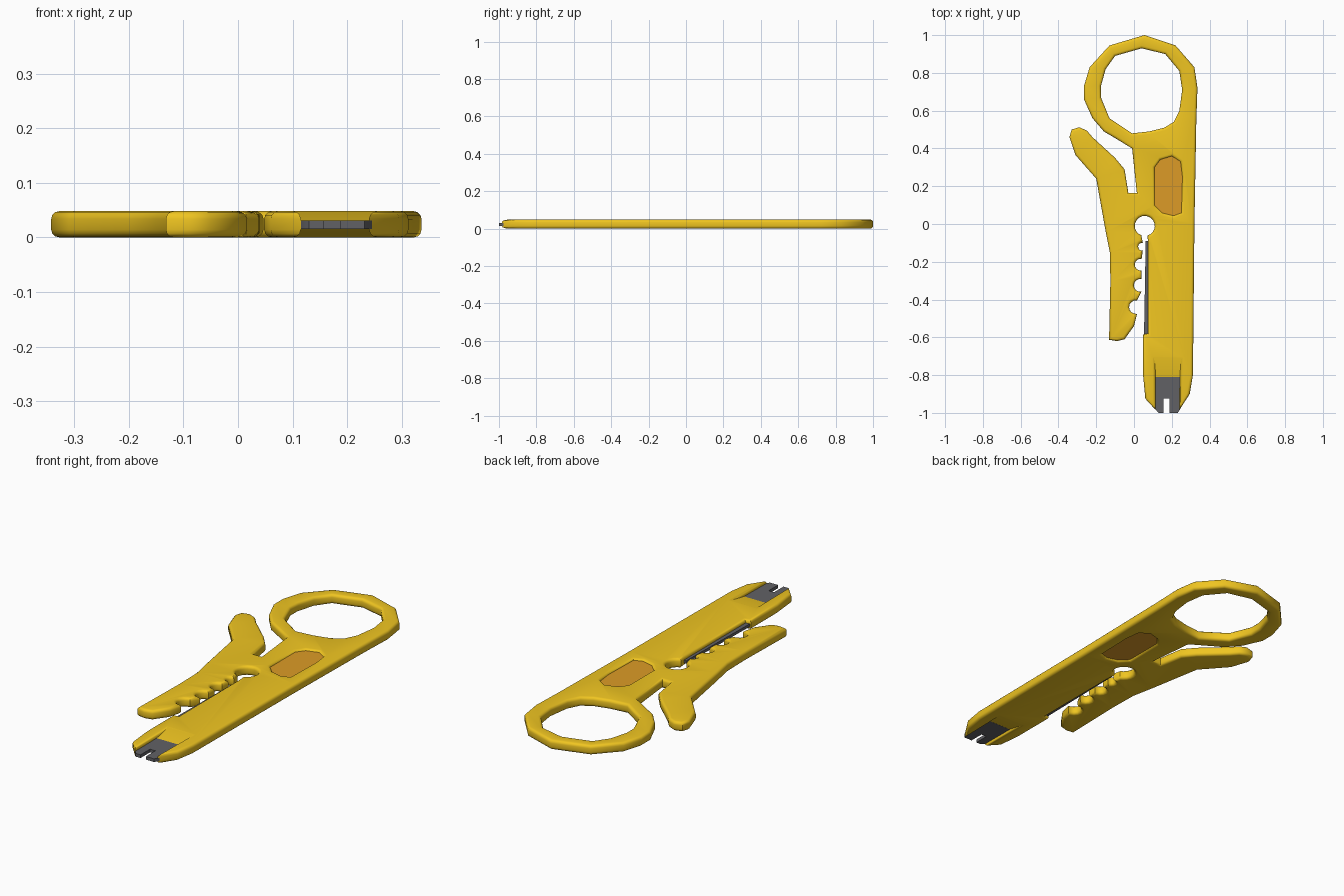
import bpy, bmesh
from math import sin, cos, radians

if "Cube" in bpy.data.objects:
    bpy.data.objects.remove(bpy.data.objects["Cube"])

MID = 0.024  # half of the tool thickness


def material(name, rgb):
    m = bpy.data.materials.new(name)
    m.diffuse_color = (*rgb, 1)
    m.use_nodes = True
    m.node_tree.nodes["Principled BSDF"].inputs["Base Color"].default_value = m.diffuse_color
    return m


yellow = material("yellow_plastic", (0.87, 0.56, 0.015))
orange = material("orange_grip", (0.72, 0.33, 0.02))
steel = material("dark_steel", (0.12, 0.12, 0.13))


def arc(cx, cy, r, a0, a1, n):
    return [(cx + r * cos(radians(a0 + (a1 - a0) * i / n)),
             cy + r * sin(radians(a0 + (a1 - a0) * i / n))) for i in range(n + 1)]


def plate(name, loops, half, bevel, mat, z=MID):
    """Flat plate from closed outlines, with rounded rims."""
    cu = bpy.data.curves.new(name, 'CURVE')
    cu.dimensions = '2D'
    cu.fill_mode = 'BOTH'
    cu.extrude = half - bevel
    cu.bevel_depth = bevel
    cu.bevel_resolution = 2
    cu.offset = -bevel
    for pts in loops:
        sp = cu.splines.new('POLY')
        sp.points.add(len(pts) - 1)
        for p, (x, y) in zip(sp.points, pts):
            p.co = (x, y, 0, 1)
        sp.use_cyclic_u = True
    tmp = bpy.data.objects.new(name + "_curve", cu)
    bpy.context.collection.objects.link(tmp)
    dg = bpy.context.evaluated_depsgraph_get()
    me = bpy.data.meshes.new_from_object(tmp.evaluated_get(dg))
    bpy.data.objects.remove(tmp)
    bm = bmesh.new()
    bm.from_mesh(me)
    bmesh.ops.remove_doubles(bm, verts=bm.verts, dist=0.0002)
    bmesh.ops.recalc_face_normals(bm, faces=bm.faces)
    bm.to_mesh(me)
    bm.free()
    return finish(name, me, mat, z)


def finish(name, me, mat, z=0):
    me.materials.clear()
    me.materials.append(mat)
    ob = bpy.data.objects.new(name, me)
    ob.location.z = z
    bpy.context.collection.objects.link(ob)
    bpy.ops.object.select_all(action='DESELECT')
    ob.select_set(True)
    bpy.context.view_layer.objects.active = ob
    bpy.ops.object.shade_smooth_by_angle(angle=radians(40))
    return ob


# Outer outline: ring, handle, forked tip, pivot hole, notched jaw, lever
outline = [(0.055, 1.0), (0.22, 0.945), (0.32, 0.83), (0.336, 0.72), (0.33, 0.55),
           (0.32, 0.0), (0.312, -0.8), (0.295, -0.9), (0.24, -0.985),
           (0.245, -0.72), (0.113, -0.72), (0.115, -0.985),
           (0.06, -0.925), (0.048, -0.8), (0.048, -0.585), (0.075, -0.58), (0.075, -0.1)]
outline += arc(0.057, -0.01, 0.053, -75, 250, 18)
for cx, cy, r in [(0.043, -0.12, 0.021), (0.035, -0.215, 0.031),
                  (0.033, -0.325, 0.034), (0.01, -0.44, 0.036)]:
    outline += arc(cx, cy, r, 80, 280, 8)
outline += [(0.0, -0.54), (-0.05, -0.61), (-0.09, -0.62), (-0.132, -0.613),
            (-0.125, -0.3), (-0.128, -0.15), (-0.15, -0.04), (-0.2, 0.24),
            (-0.31, 0.365), (-0.342, 0.46), (-0.33, 0.5), (-0.29, 0.512), (-0.25, 0.495),
            (-0.22, 0.46), (-0.1, 0.35), (-0.05, 0.29), (-0.03, 0.165), (0.015, 0.165),
            (-0.01, 0.4), (-0.1, 0.455), (-0.16, 0.49), (-0.22, 0.56), (-0.265, 0.66),
            (-0.265, 0.73), (-0.235, 0.83), (-0.13, 0.945)]

# Finger hole and thumb window
finger = [(0.04, 0.93), (0.165, 0.90), (0.24, 0.81), (0.255, 0.71), (0.24, 0.6),
          (0.21, 0.54), (0.16, 0.51), (0.08, 0.49), (-0.01, 0.48), (-0.13, 0.56),
          (-0.175, 0.67), (-0.175, 0.73), (-0.15, 0.82), (-0.1, 0.89)]
thumb = [(0.11, 0.10), (0.15, 0.06), (0.21, 0.045), (0.25, 0.06), (0.255, 0.25),
         (0.245, 0.33), (0.2, 0.358), (0.14, 0.34), (0.11, 0.3)]
plate("tool_body", [outline, finger, thumb], MID, 0.014, yellow)

# Recessed thumb grip filling the window
grip = [(0.18 + (x - 0.18) * 1.12, 0.2 + (y - 0.2) * 1.05) for x, y in thumb]
plate("thumb_grip", [grip], 0.015, 0, orange)

# Double ramp leading down to the tip blade on both faces
bm = bmesh.new()
profile = [(-0.81, MID - 0.007), (-0.71, 0.001), (-0.68, 0.001),
           (-0.68, 0.047), (-0.71, 0.047), (-0.81, MID + 0.007)]
face = bm.faces.new([bm.verts.new((0.1, y, z)) for y, z in profile])
ext = bmesh.ops.extrude_face_region(bm, geom=[face])
bmesh.ops.translate(bm, vec=(0.158, 0, 0),
                    verts=[g for g in ext['geom'] if isinstance(g, bmesh.types.BMVert)])
bmesh.ops.recalc_face_normals(bm, faces=bm.faces)
ramp = bpy.data.meshes.new("tip_ramp")
bm.to_mesh(ramp)
bm.free()
finish("tip_ramp", ramp, yellow)

# Slotted punch blade at the tip
plate("tip_blade", [[(0.105, -0.8), (0.255, -0.8), (0.245, -0.98), (0.232, -1.0),
                     (0.187, -1.0), (0.187, -0.925), (0.157, -0.925), (0.157, -1.0),
                     (0.13, -1.0), (0.113, -0.98)]], 0.008, 0, steel, 0.023)

# Cutting blade along the jaw opening
plate("jaw_blade", [[(0.053, -0.59), (0.1, -0.59), (0.1, -0.09), (0.062, -0.09)]],
      0.007, 0, steel, 0.023)
